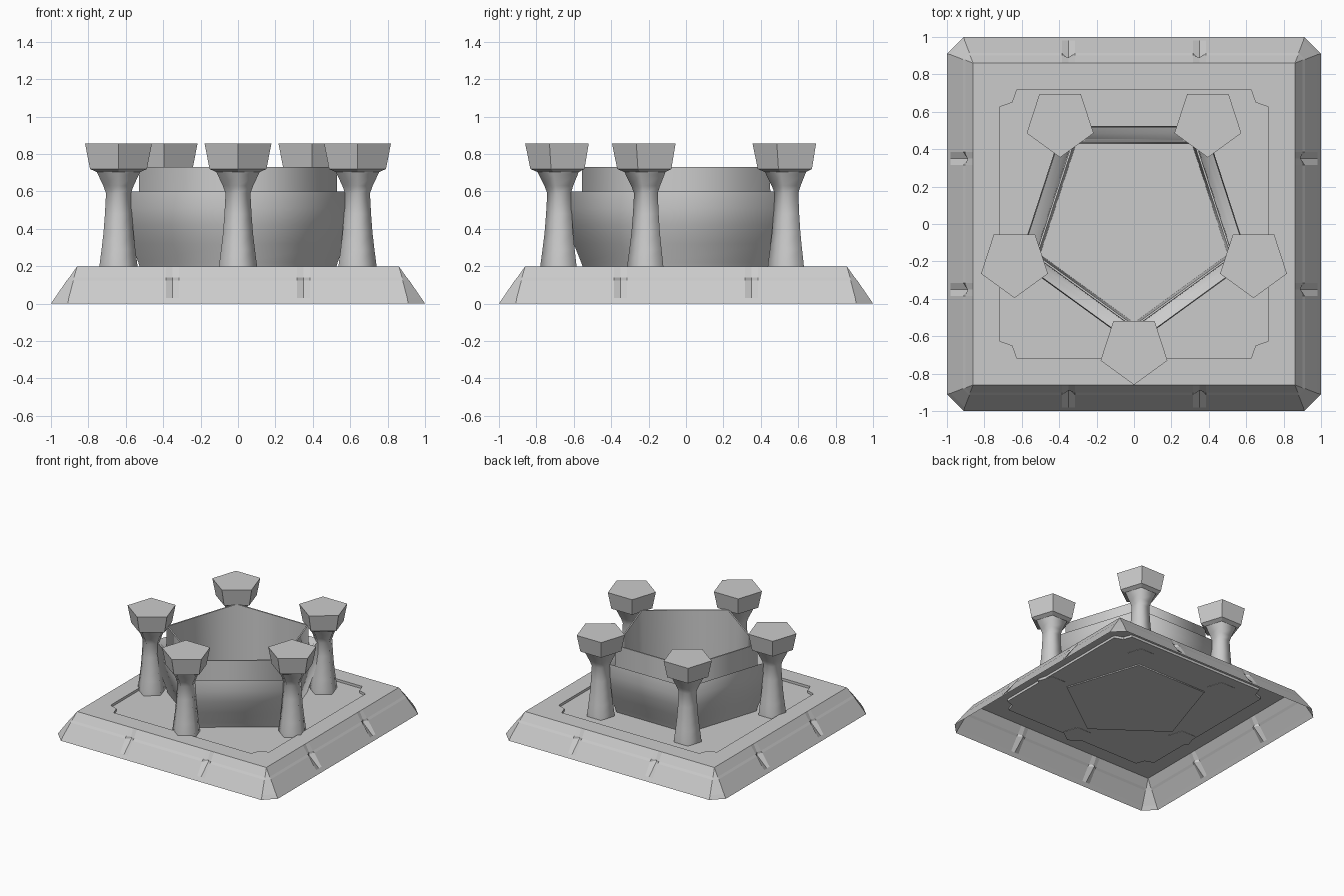
import bpy, bmesh, math

if "Cube" in bpy.data.objects:
    bpy.data.objects.remove(bpy.data.objects["Cube"])

stone = bpy.data.materials.new("grey_stone")
stone.diffuse_color = (0.6, 0.6, 0.6, 1)
stone.use_nodes = True
stone.node_tree.nodes["Principled BSDF"].inputs["Base Color"].default_value = stone.diffuse_color


def finish(bm, name, smooth=None):
    bmesh.ops.remove_doubles(bm, verts=bm.verts, dist=0.0005)
    bmesh.ops.recalc_face_normals(bm, faces=bm.faces)
    me = bpy.data.meshes.new(name)
    bm.to_mesh(me)
    bm.free()
    ob = bpy.data.objects.new(name, me)
    bpy.context.collection.objects.link(ob)
    me.materials.append(stone)
    if smooth:
        bpy.ops.object.select_all(action='DESELECT')
        ob.select_set(True)
        bpy.context.view_layer.objects.active = ob
        bpy.ops.object.shade_smooth_by_angle(angle=math.radians(smooth))
    return ob


def bridge(bm, a, b):
    n = len(a)
    for i in range(n):
        j = (i + 1) % n
        bm.faces.new((a[i], a[j], b[j], b[i]))


def pentagon_loft(name, profile, cx=0, cy=0, turn=-90, smooth=None):
    """Closed five-sided loft through (radius, z) points."""
    bm = bmesh.new()
    rings = []
    for r, z in profile:
        angs = [math.radians(turn + 72 * k) for k in range(5)]
        rings.append([bm.verts.new((cx + r * math.cos(a), cy + r * math.sin(a), z))
                      for a in angs])
    for a, b in zip(rings, rings[1:]):
        bridge(bm, a, b)
    bm.faces.new(rings[0])
    bm.faces.new(rings[-1])
    return finish(bm, name, smooth)


def four_sides(points):
    """Repeat (along, out) points of one side around a square."""
    out = []
    for k in range(4):
        c, s = [(1, 0), (0, 1), (-1, 0), (0, -1)][k]
        for t, d in points:
            x, y = t, -d
            out.append((x * c - y * s, x * s + y * c))
    return out


# Plinth: hollow sloped shell with cut corners and small notches
def side(d, chamfer, push=0.0):
    e = d - chamfer
    return four_sides([(-e, d), (-0.385, d), (-0.35, d - push), (-0.315, d),
                       (0.315, d), (0.35, d - push), (0.385, d), (e, d)])


bm = bmesh.new()
levels = [(1.0, 0.09, 0, 0.0), (0.98, 0.075, 0, 0.03), (0.915, 0.035, 0.035, 0.125),
          (0.902, 0.025, 0.012, 0.14), (0.86, 0.0, 0, 0.2)]
rings = [[bm.verts.new((x, y, z)) for x, y in side(d, c, p)] for d, c, p, z in levels]
for a, b in zip(rings, rings[1:]):
    bridge(bm, a, b)
bmesh.ops.remove_doubles(bm, verts=bm.verts, dist=0.0005)
finish(bm, "plinth_sides")

# Plinth top: flat border around a slightly sunken panel with stepped corners
bm = bmesh.new()
outer = [bm.verts.new((x, y, 0.2)) for x, y in four_sides([(-0.86, 0.86)])]
outline = four_sides([(-0.65, 0.65), (-0.625, 0.72), (0.625, 0.72)])
rim = [bm.verts.new((x, y, 0.2)) for x, y in outline]
low = [bm.verts.new((x, y, 0.18)) for x, y in outline]
edges = []
for loop in (outer, rim):
    for i, v in enumerate(loop):
        edges.append(bm.edges.new((v, loop[(i + 1) % len(loop)])))
bmesh.ops.triangle_fill(bm, use_beauty=True, edges=edges)
bridge(bm, rim, low)
bm.faces.new(low)
finish(bm, "plinth_top")

# Basin: curved outside, raised lip, gutter behind it, thin inner wall
pentagon_loft("basin", [
    (0.545, 0.172), (0.56, 0.22), (0.60, 0.32), (0.632, 0.42), (0.648, 0.51),
    (0.642, 0.60), (0.60, 0.575), (0.558, 0.53), (0.555, 0.73),
    (0.542, 0.73), (0.528, 0.19)], smooth=75)

# Five pillars around the basin, each with a pentagonal capital
for k in range(5):
    turn = -90 + 72 * k
    a = math.radians(turn)
    cx, cy = 0.672 * math.cos(a), 0.672 * math.sin(a)
    pentagon_loft(f"pillar_shaft_{k + 1}", [
        (0.108, 0.178), (0.106, 0.21), (0.095, 0.29), (0.084, 0.38), (0.076, 0.48),
        (0.070, 0.59), (0.085, 0.63), (0.115, 0.69), (0.125, 0.712)],
        cx, cy, turn, smooth=75)
    pentagon_loft(f"pillar_capital_{k + 1}", [
        (0.125, 0.705), (0.16, 0.72), (0.188, 0.857)], cx, cy, turn)
